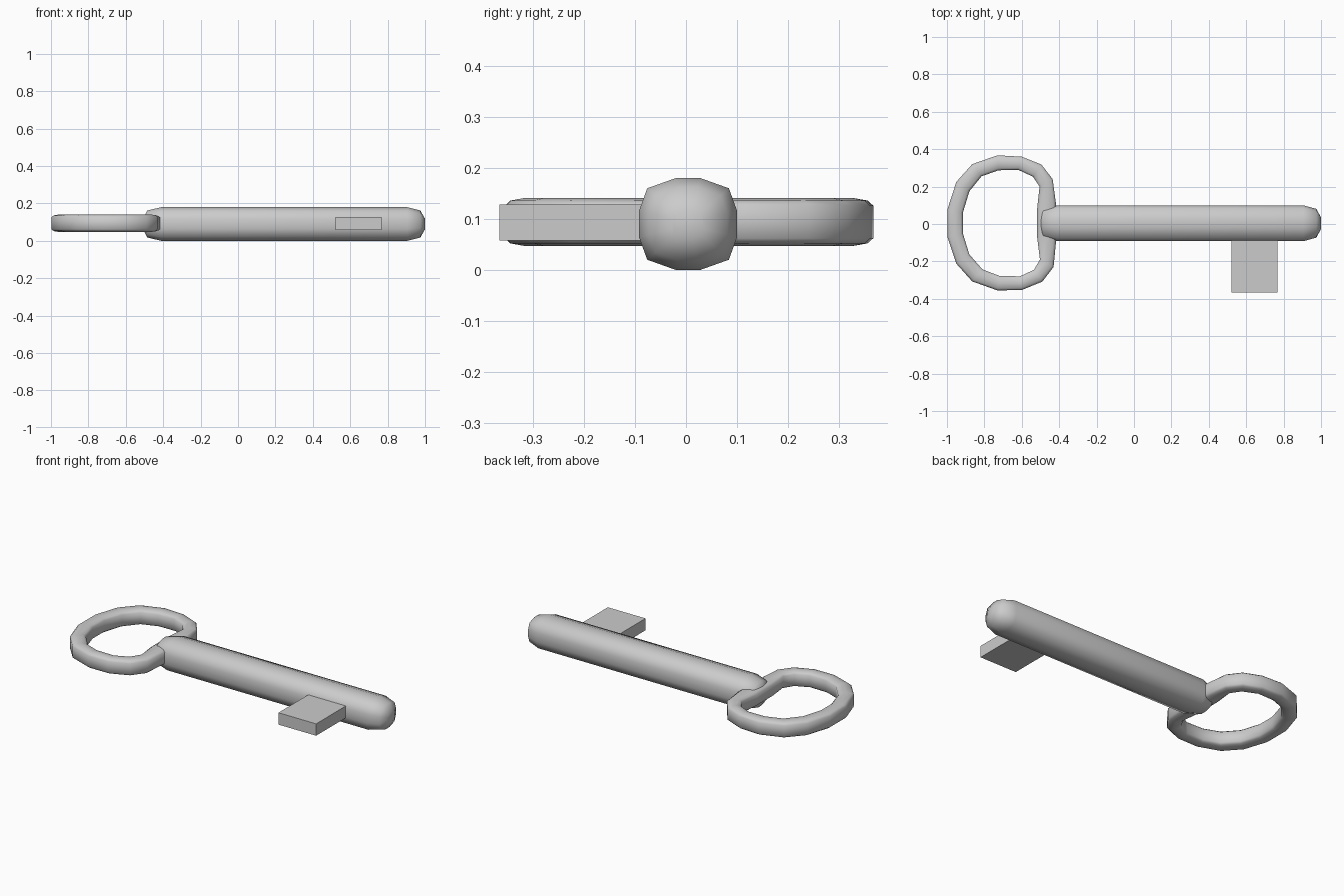
import bpy, bmesh

if "Cube" in bpy.data.objects:
    bpy.data.objects.remove(bpy.data.objects["Cube"])


def make_object(name, rings, loop=False, smooth=True):
    """Skin a list of equal-length point rings; cap the ends unless looped."""
    bm = bmesh.new()
    vs = [[bm.verts.new(p) for p in ring] for ring in rings]
    n = len(rings[0])
    for i in range(len(rings) if loop else len(rings) - 1):
        a, b = vs[i], vs[(i + 1) % len(vs)]
        for j in range(n):
            k = (j + 1) % n
            bm.faces.new((a[j], a[k], b[k], b[j]))
    if not loop:
        bm.faces.new(vs[0])
        bm.faces.new(vs[-1])
    bmesh.ops.recalc_face_normals(bm, faces=bm.faces)
    for f in bm.faces:
        f.smooth = smooth
    mesh = bpy.data.meshes.new(name)
    bm.to_mesh(mesh)
    bm.free()
    obj = bpy.data.objects.new(name, mesh)
    bpy.context.collection.objects.link(obj)
    return obj


# Shaft: rounded twelve-sided section with domed ends
quarter = [(0.096, 0.026), (0.08, 0.07), (0.024, 0.09)]
section = (quarter + [(-y, z) for y, z in reversed(quarter)]
           + [(-y, -z) for y, z in quarter] + [(y, -z) for y, z in reversed(quarter)])
stations = [(-0.507, 0.32), (-0.485, 0.8), (-0.41, 1), (0.905, 1), (0.975, 0.8), (1.0, 0.32)]
make_object("shaft", [[(x, 0.004 + y * s, 0.09 + z * s) for y, z in section]
                      for x, s in stations])

# Bow: D-shaped ring, each row is outer x, y and inner x, y
outline = [(-0.997, 0.08, -0.915, 0.06), (-0.95, 0.225, -0.88, 0.175),
           (-0.865, 0.32, -0.815, 0.255), (-0.73, 0.367, -0.725, 0.287),
           (-0.60, 0.36, -0.62, 0.29), (-0.495, 0.318, -0.54, 0.253),
           (-0.435, 0.24, -0.505, 0.20), (-0.418, 0.115, -0.518, 0.08),
           (-0.418, -0.105, -0.518, -0.07), (-0.43, -0.23, -0.503, -0.19),
           (-0.49, -0.308, -0.535, -0.245), (-0.60, -0.353, -0.61, -0.28),
           (-0.73, -0.355, -0.72, -0.277), (-0.865, -0.307, -0.81, -0.243),
           (-0.95, -0.212, -0.88, -0.163), (-0.997, -0.07, -0.915, -0.05)]
profile = [(0, 0.032), (0.14, 0.042), (0.5, 0.047), (0.86, 0.042), (1, 0.032),
           (1, -0.032), (0.86, -0.042), (0.5, -0.047), (0.14, -0.042), (0, -0.032)]
make_object("bow", [[(ox + (ix - ox) * t, oy + (iy - oy) * t, 0.094 + z) for t, z in profile]
                    for ox, oy, ix, iy in outline], loop=True)

# Bit: flat rectangular tooth running into the shaft
corners = [(0.52, 0.058), (0.766, 0.058), (0.766, 0.128), (0.52, 0.128)]
make_object("bit", [[(x, y, z) for x, z in corners] for y in (-0.365, -0.03)], smooth=False)
